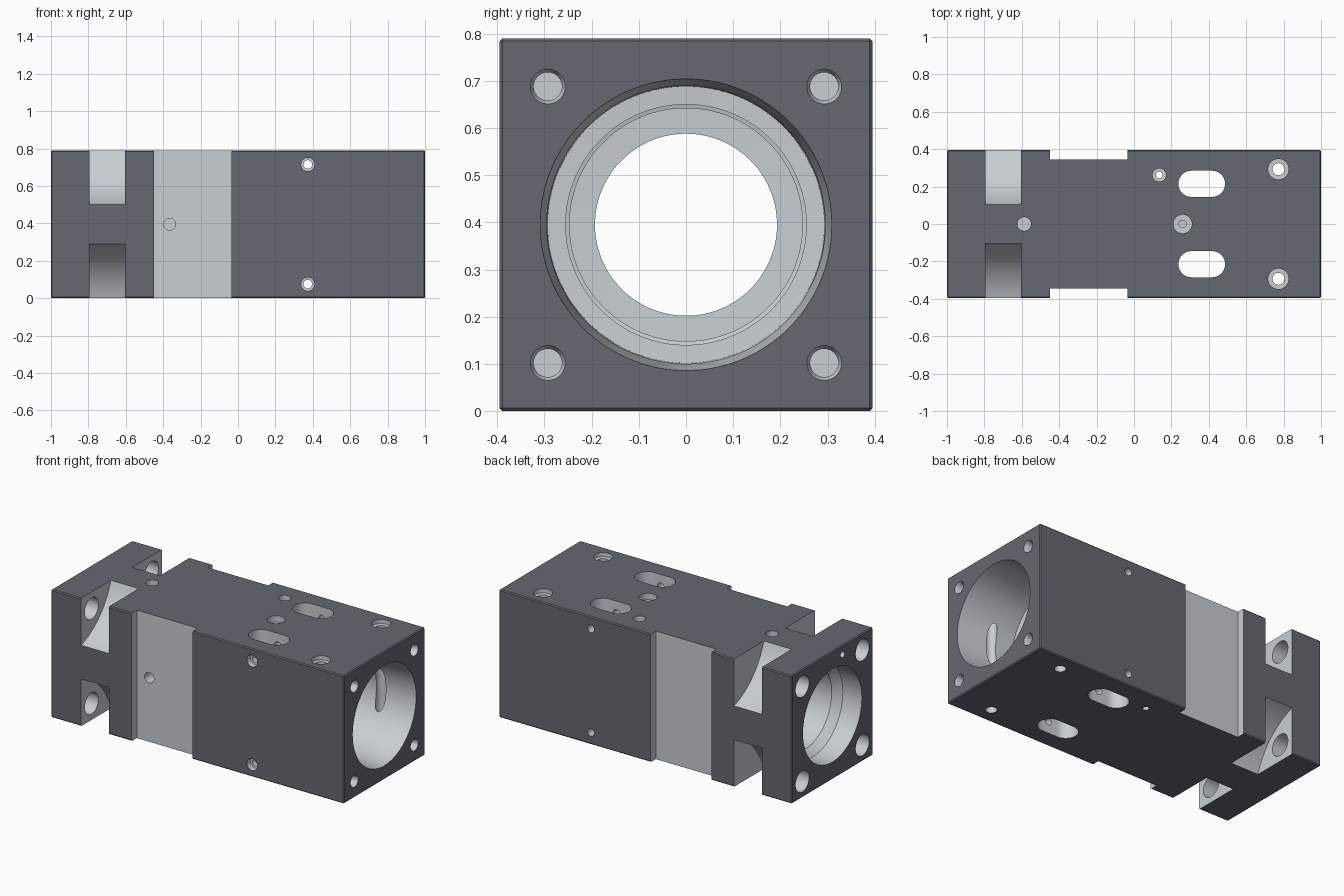
import bpy, bmesh, math
from mathutils import Vector

if "Cube" in bpy.data.objects:
    bpy.data.objects.remove(bpy.data.objects["Cube"])

H = 0.395            # half width of the square section, also axis height
cutters = []


def finish(bm, name):
    bmesh.ops.recalc_face_normals(bm, faces=bm.faces)
    me = bpy.data.meshes.new(name)
    bm.to_mesh(me)
    bm.free()
    ob = bpy.data.objects.new(name, me)
    bpy.context.collection.objects.link(ob)
    return ob


def box(name, lo, hi):
    bm = bmesh.new()
    bmesh.ops.create_cube(bm, size=1)
    for v in bm.verts:
        v.co = Vector((lo[i] + (v.co[i] + 0.5) * (hi[i] - lo[i]) for i in range(3)))
    return finish(bm, name)


def lathe(name, axis, centre, profile, n=32):
    """Turned cutter: profile of (absolute position along axis, radius)."""
    bm = bmesh.new()
    rings = []
    for t, r in profile:
        ring = []
        for i in range(n):
            a = 2 * math.pi * (i + 0.5) / n
            co = list(centre)
            co[axis] = t
            co[(axis + 1) % 3] += r * math.cos(a)
            co[(axis + 2) % 3] += r * math.sin(a)
            ring.append(bm.verts.new(co))
        rings.append(ring)
    for a, b in zip(rings, rings[1:]):
        for i in range(n):
            j = (i + 1) % n
            bm.faces.new((a[i], a[j], b[j], b[i]))
    bm.faces.new(rings[0])
    bm.faces.new(rings[-1])
    return finish(bm, name)


def cut(ob):
    ob.hide_render = True
    cutters.append(ob)


def slot(name, x, y, half, r, z0, z1):
    bm = bmesh.new()
    pts = []
    for cx, start in ((x + half, -math.pi / 2), (x - half, math.pi / 2)):
        for i in range(17):
            a = start + math.pi * i / 16
            pts.append((cx + r * math.cos(a), y + r * math.sin(a)))
    f = bm.faces.new([bm.verts.new((px, py, z0)) for px, py in pts])
    ext = bmesh.ops.extrude_face_region(bm, geom=[f])
    for v in ext["geom"]:
        if isinstance(v, bmesh.types.BMVert):
            v.co.z = z1
    return finish(bm, name)


def material(name, rgb):
    m = bpy.data.materials.new(name)
    m.diffuse_color = (*rgb, 1)
    m.use_nodes = True
    m.node_tree.nodes["Principled BSDF"].inputs["Base Color"].default_value = m.diffuse_color
    return m


# Main block with fine edge chamfer
body = box("valve_block", (-1, -H, 0), (1, H, 2 * H))
bev = body.modifiers.new("chamfer", "BEVEL")
bev.width, bev.segments = 0.006, 1

# Stepped bore along the length
cut(lathe("bore", 0, (0, 0, H), [
    (-1.02, 0.287), (-0.87, 0.287), (-0.82, 0.25), (-0.45, 0.25), (-0.448, 0.193),
    (0.0, 0.193), (0.002, 0.247), (0.60, 0.247), (0.602, 0.255), (0.62, 0.255),
    (0.622, 0.293), (0.80, 0.295), (1.0, 0.309), (1.02, 0.3104)], 96))

for s in (-1, 1):
    # Side recesses
    cut(box("side_recess", (-0.45, min(s * 0.345, s * 0.5), -0.1),
            (-0.035, max(s * 0.345, s * 0.5), 0.9)))
    # Vertical slots cut right through
    cut(slot("slot", 0.362, s * 0.215, 0.055, 0.07, -0.1, 0.9))
    # Vertical through holes, counterbored at the top
    cut(lathe("vertical_hole", 2, (0.772, s * 0.293, 0), [
        (-0.1, 0.032), (0.764, 0.032), (0.765, 0.055), (0.9, 0.055)]))
    # Cross holes, counterbored at the front
    cut(lathe("cross_hole", 1, (0.373, 0, H + s * 0.32), [
        (-0.5, 0.036), (-0.36, 0.036), (-0.359, 0.023), (0.5, 0.023)], 24))
    for t in (-1, 1):
        # Corner pockets scooped out behind the flange, with bolt holes
        yz = (0, s * 0.529, H + t * 0.529)
        cut(lathe("corner_pocket", 0, yz, [(-0.795, 0.445), (-0.605, 0.445)], 96))
        yz = (0, s * 0.293, H + t * 0.293)
        cut(lathe("flange_hole", 0, yz, [(-1.1, 0.066), (-0.74, 0.066)]))
        cut(lathe("end_hole", 0, yz, [(0.72, 0.03), (0.985, 0.03), (1.0, 0.037), (1.1, 0.037)]))

# Single ports on the top, front and left end
cut(lathe("top_port", 2, (0.26, 0, 0), [
    (0.6, 0.02), (0.75, 0.02), (0.751, 0.05), (0.9, 0.05)]))
cut(lathe("top_pin_hole", 2, (-0.587, 0, 0), [(0.69, 0.037), (0.9, 0.037)]))
cut(lathe("small_vertical_hole", 2, (0.135, 0.262, 0), [
    (-0.1, 0.018), (0.75, 0.018), (0.751, 0.036), (0.9, 0.036)], 24))
cut(lathe("front_port", 1, (-0.365, 0, H), [(-0.5, 0.032), (-0.25, 0.032)]))
cut(lathe("left_pin_hole", 0, (0, -0.10, 0.735), [(-1.1, 0.02), (-0.9, 0.02)], 24))

# Apply all cuts, then drop the cutters
for c in cutters:
    m = body.modifiers.new(c.name, "BOOLEAN")
    m.operation, m.solver, m.object = "DIFFERENCE", "EXACT", c
dg = bpy.context.evaluated_depsgraph_get()
mesh = bpy.data.meshes.new_from_object(body.evaluated_get(dg))
body.modifiers.clear()
body.data = mesh
for c in cutters:
    bpy.data.objects.remove(c)

# Dark outer skin, light machined surfaces
mesh.materials.clear()
mesh.materials.append(material("dark_skin", (0.13, 0.14, 0.165)))
mesh.materials.append(material("machined_metal", (0.58, 0.62, 0.64)))
for p in mesh.polygons:
    c = p.center
    depth = min(1 - abs(c.x), H - abs(c.y), H - abs(c.z - H))
    p.material_index = 1 if depth > 0.005 else 0

bpy.ops.object.select_all(action="DESELECT")
body.select_set(True)
bpy.context.view_layer.objects.active = body
bpy.ops.object.shade_smooth_by_angle(angle=math.radians(25))
